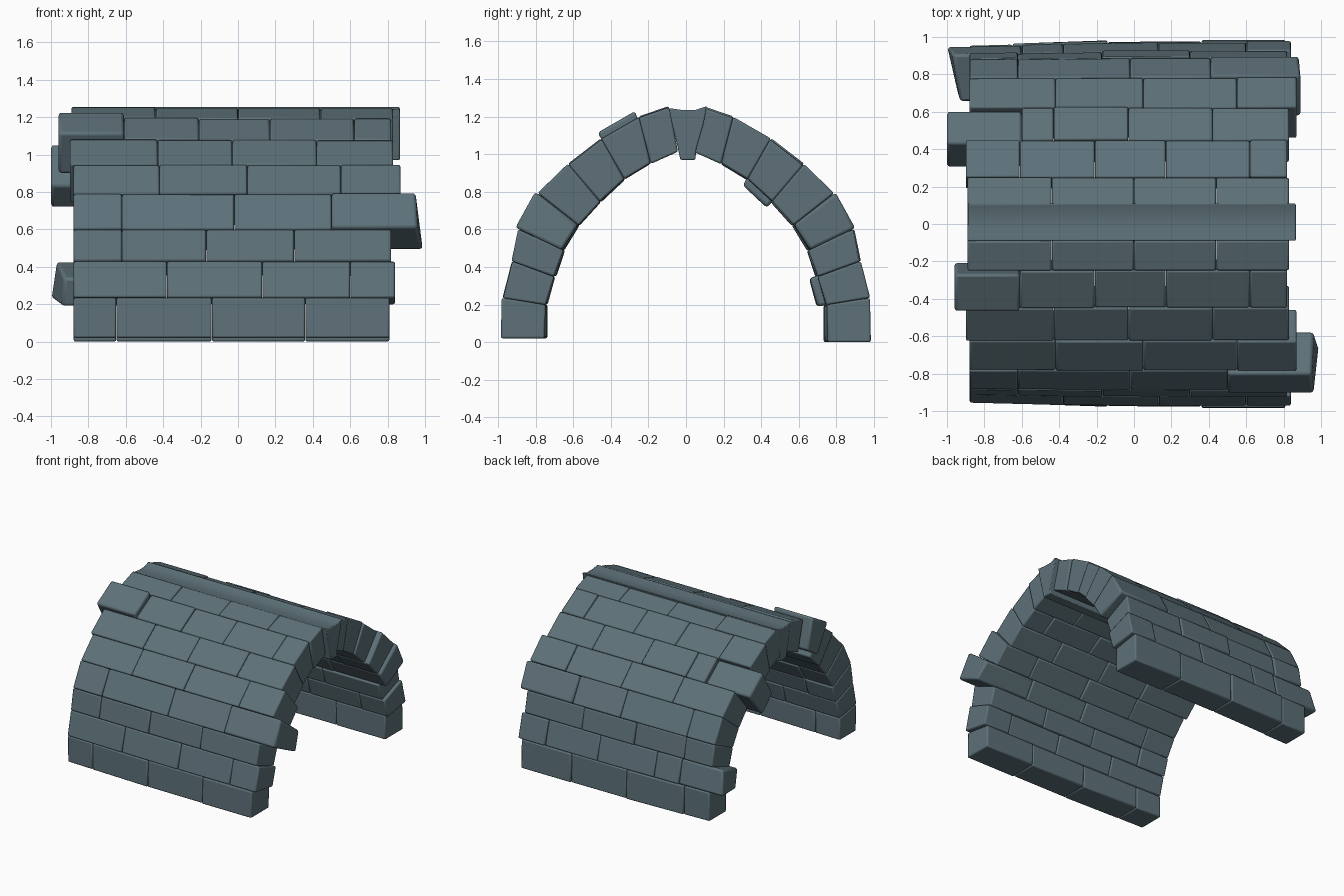
import bpy, bmesh, math, random
from mathutils import Vector

if "Cube" in bpy.data.objects:
    bpy.data.objects.remove(bpy.data.objects["Cube"])

random.seed(4)
stone = bpy.data.materials.new("slate_stone")
stone.diffuse_color = (0.11, 0.165, 0.19, 1)
stone.use_nodes = True
stone.node_tree.nodes["Principled BSDF"].inputs["Base Color"].default_value = stone.diffuse_color

# Half arch: joints between courses as (y, z), from springing to crown
OUTER = [(.98, .0), (.975, .235), (.925, .43), (.89, .60), (.785, .79),
         (.625, .945), (.45, 1.08), (.25, 1.195), (.09, 1.25)]
INNER = [(.76, .0), (.755, .2), (.71, .35), (.66, .49), (.575, .625),
         (.46, .75), (.33, .87), (.19, .955), (.045, 1.02)]


def taper(x, y, z):
    # the lower walls pull in slightly towards the left end
    k = max(0, min(1, (-x - .05) / .85)) * max(0, 1 - z / .9)
    return y * (1 - .03 * k)


def add_prism(bm, profile, x0, x1, lean=None):
    n = len(profile)
    rings = []
    for i, x in enumerate((x0, x1)):
        ring = []
        for j, (y, z) in enumerate(profile):
            xx = x + (lean[i][j] if lean else 0)
            ring.append(bm.verts.new((xx, taper(xx, y, z), z)))
        rings.append(ring)
    a, b = rings
    bm.faces.new(a)
    bm.faces.new(b[::-1])
    for j in range(n):
        bm.faces.new((a[j], b[j], b[(j + 1) % n], a[(j + 1) % n]))


def finish(bm, name, bevel):
    bmesh.ops.recalc_face_normals(bm, faces=bm.faces)
    me = bpy.data.meshes.new(name)
    bm.to_mesh(me)
    bm.free()
    ob = bpy.data.objects.new(name, me)
    bpy.context.collection.objects.link(ob)
    me.materials.append(stone)
    m = ob.modifiers.new("worn_edges", 'BEVEL')
    m.width, m.segments = bevel, 2
    m.limit_method, m.angle_limit = 'ANGLE', math.radians(30)
    bpy.ops.object.select_all(action='DESELECT')
    ob.select_set(True)
    bpy.context.view_layer.objects.active = ob
    bpy.ops.object.shade_smooth_by_angle(angle=math.radians(40))


def quad(c, side, out=0, inn=0):
    # cross-section of course c, moved along its outward normal
    o0, o1, i0, i1 = map(Vector, (OUTER[c], OUTER[c + 1], INNER[c], INNER[c + 1]))
    t = (o1 - o0).normalized()
    nrm = Vector((t.y, -t.x))
    pts = [o0 + nrm * out, o1 + nrm * out, i1 + nrm * inn, i0 + nrm * inn]
    if c == 0 and side < 0:
        pts[0].y = pts[3].y = .02
    return [(p.x * side, p.y) for p in pts]


# Regular courses: joints along x, left and right end
JOINTS = [[-.65, -.14, .36], [-.38, .13, .60], [-.62, -.17, .30], [-.62, -.02, .50],
          [-.42, .05, .55], [-.43, -.03, .42], [-.61, -.21, .17, .62], [-.44, 0, .44]]
ENDS = [(-.88, .81), (-.88, .84), (-.88, .82), (-.88, .84),
        (-.88, .87), (-.90, .83), (-.90, .82), (-.89, .83)]
# Displaced stones: (side, course): (x0, x1, outer push, inner push, lean, name)
ODD = {
    (-1, 3): (.50, .96, .02, 0, [0, -.01, .0, .03], "front_jutting_stone"),
    (1, 3): (.41, .88, .012, 0, [.0, .01, .01, .01], "back_jutting_stone"),
    (-1, 6): (-.96, -.61, .04, .03, None, "front_raised_stone"),
    (1, 5): (-1.0, -.60, -.03, -.045, None, "back_sunken_stone"),
    (1, 1): (-.97, -.60, -.005, -.045, [-.03, .0, .04, .03], "back_footing_stone"),
}

for side, label in ((-1, "front"), (1, "back")):
    for c in range(8):
        bm = bmesh.new()
        lo, hi = ENDS[c]
        odd = ODD.get((side, c))
        if odd:
            if odd[0] < 0:
                lo = odd[1]
            else:
                hi = odd[0]
        xs = [lo] + [x for x in JOINTS[c] if lo + .08 < x < hi - .08] + [hi]
        for x0, x1 in zip(xs, xs[1:]):
            jitter = random.uniform(-.004, .006)
            add_prism(bm, quad(c, side, jitter, -random.uniform(0, .01)),
                      x0 + .001, x1 - .001)
        finish(bm, f"{label}_course_{c + 1}", .01)
        if odd:
            x0, x1, out, inn, lean, name = odd
            bm = bmesh.new()
            flat = [0, 0, 0, 0]
            leans = None
            if lean:
                leans = (lean, flat) if x0 < 0 else (flat, lean)
            add_prism(bm, quad(c, side, out, inn), x0, x1, leans)
            finish(bm, name, .016)

# Keystone beam along the crown, with a hollowed top
bm = bmesh.new()
add_prism(bm, [(-.09, 1.245), (-.02, 1.235), (.05, 1.235), (.11, 1.255), (.095, 1.17),
               (.055, 1.03), (.05, .97), (-.03, .97), (-.045, 1.04), (-.075, 1.16)],
          -.89, .865)
finish(bm, "keystone_beam", .006)
